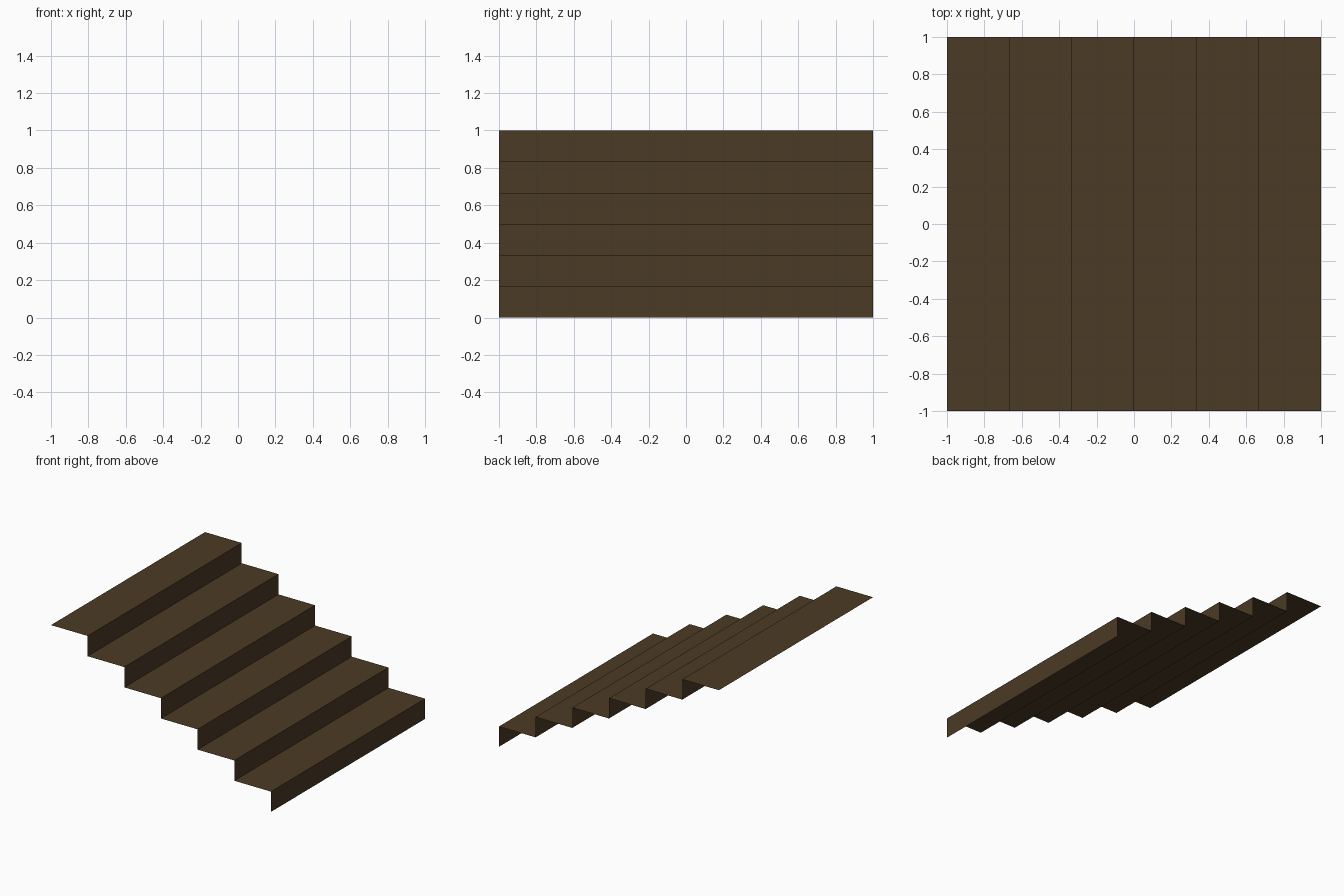
import bpy
import bmesh

if "Cube" in bpy.data.objects:
    bpy.data.objects.remove(bpy.data.objects["Cube"])

STEPS = 6
RUN, RISE = 2 / STEPS, 1 / STEPS

wood = bpy.data.materials.new("dark brown wood")
wood.diffuse_color = (0.072, 0.043, 0.018, 1)
wood.use_nodes = True
wood.node_tree.nodes["Principled BSDF"].inputs["Base Color"].default_value = wood.diffuse_color

# Stepped profile: tread then riser, descending towards +x
profile = [(-1.0, 1.0)]
for i in range(STEPS):
    x = -1 + (i + 1) * RUN
    profile += [(x, 1 - i * RISE), (x, 1 - (i + 1) * RISE)]

# Thin open sheet spanning the full width in y
bm = bmesh.new()
front = [bm.verts.new((x, -1, z)) for x, z in profile]
back = [bm.verts.new((x, 1, z)) for x, z in profile]
for i in range(len(profile) - 1):
    bm.faces.new((front[i], front[i + 1], back[i + 1], back[i]))

mesh = bpy.data.meshes.new("stair_treads_and_risers")
bm.to_mesh(mesh)
bm.free()
mesh.materials.append(wood)
stairs = bpy.data.objects.new("stair_treads_and_risers", mesh)
bpy.context.collection.objects.link(stairs)
